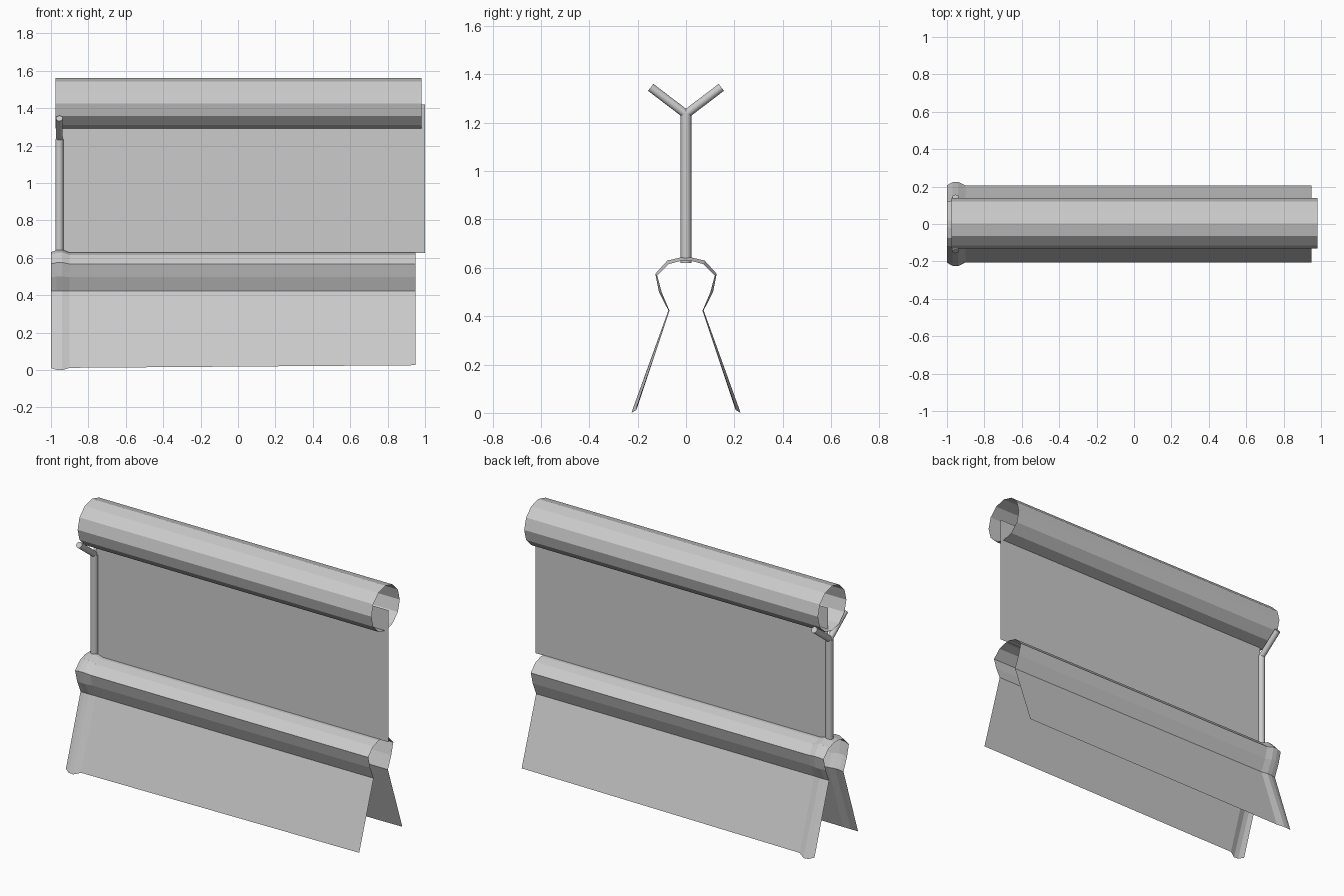
import bpy, bmesh, math
from mathutils import Vector

if "Cube" in bpy.data.objects:
    bpy.data.objects.remove(bpy.data.objects["Cube"], do_unlink=True)

grey = bpy.data.materials.new("light grey")
grey.use_nodes = True
grey.diffuse_color = (0.6, 0.6, 0.6, 1)
grey.node_tree.nodes["Principled BSDF"].inputs["Base Color"].default_value = (0.6, 0.6, 0.6, 1)


def finish(name, bm):
    mesh = bpy.data.meshes.new(name)
    bm.to_mesh(mesh)
    bm.free()
    mesh.materials.append(grey)
    obj = bpy.data.objects.new(name, mesh)
    bpy.context.collection.objects.link(obj)
    return obj


def loft(name, sections, closed=False):
    """Open sheet or tube skinned through matching cross-sections."""
    bm = bmesh.new()
    rings = [[bm.verts.new(p) for p in s] for s in sections]
    n = len(rings[0])
    for a, b in zip(rings, rings[1:]):
        for i in range(n if closed else n - 1):
            j = (i + 1) % n
            bm.faces.new((a[i], a[j], b[j], b[i]))
    return finish(name, bm)


def rod(name, start, end, radius, sides=12):
    start, end = Vector(start), Vector(end)
    axis = end - start
    bm = bmesh.new()
    bmesh.ops.create_cone(bm, cap_ends=True, segments=sides, radius1=radius,
                          radius2=radius, depth=axis.length)
    turn = axis.to_track_quat("Z", "Y").to_matrix().to_4x4()
    bmesh.ops.transform(bm, matrix=turn, verts=bm.verts)
    bmesh.ops.translate(bm, vec=(start + end) / 2, verts=bm.verts)
    obj = finish(name, bm)
    bpy.ops.object.select_all(action="DESELECT")
    obj.select_set(True)
    bpy.context.view_layer.objects.active = obj
    bpy.ops.object.shade_smooth_by_angle(angle=math.radians(40))
    return obj


# Top tube, open at both ends
def circle(x):
    return [(x, 0.003 + 0.135 * math.cos(i * math.pi / 6),
             1.426 + 0.135 * math.sin(i * math.pi / 6)) for i in range(12)]


loft("top_tube", [circle(-0.975), circle(0.98)], closed=True)

# Hanging panel between tube and base
loft("panel", [[(x, 0, 0.627), (x, 0, 1.42)] for x in (-0.945, 1.0)])

# Base sheet: half profile mirrored front to back, swollen near the post
plain = [(0.205, 0.012), (0.068, 0.422), (0.1, 0.497), (0.119, 0.567),
         (0.072, 0.615), (0.02, 0.629)]
swollen = [(0.226, 0.0), (0.073, 0.424), (0.112, 0.5), (0.127, 0.575),
           (0.077, 0.63), (0.02, 0.643)]


def base_section(x, swell, lift=0.0):
    half = [Vector(p).lerp(Vector(q), swell) for p, q in zip(plain, swollen)]
    half[0].y += lift
    return ([(x, -y, z) for y, z in half]
            + [(x, y, z) for y, z in reversed(half)])


loft("base_sheet", [base_section(-1.0, 0.1), base_section(-0.97, 0.9),
                    base_section(-0.94, 1.0), base_section(-0.9, 0.0),
                    base_section(0.95, 0.0, 0.014)])

# Post and its forked top
rod("post", (-0.955, 0, 0.62), (-0.955, 0, 1.235), 0.022)
for side, label in ((-1, "front"), (1, "back")):
    rod("fork_" + label, (-0.955, 0, 1.235), (-0.955, side * 0.146, 1.346), 0.018)
